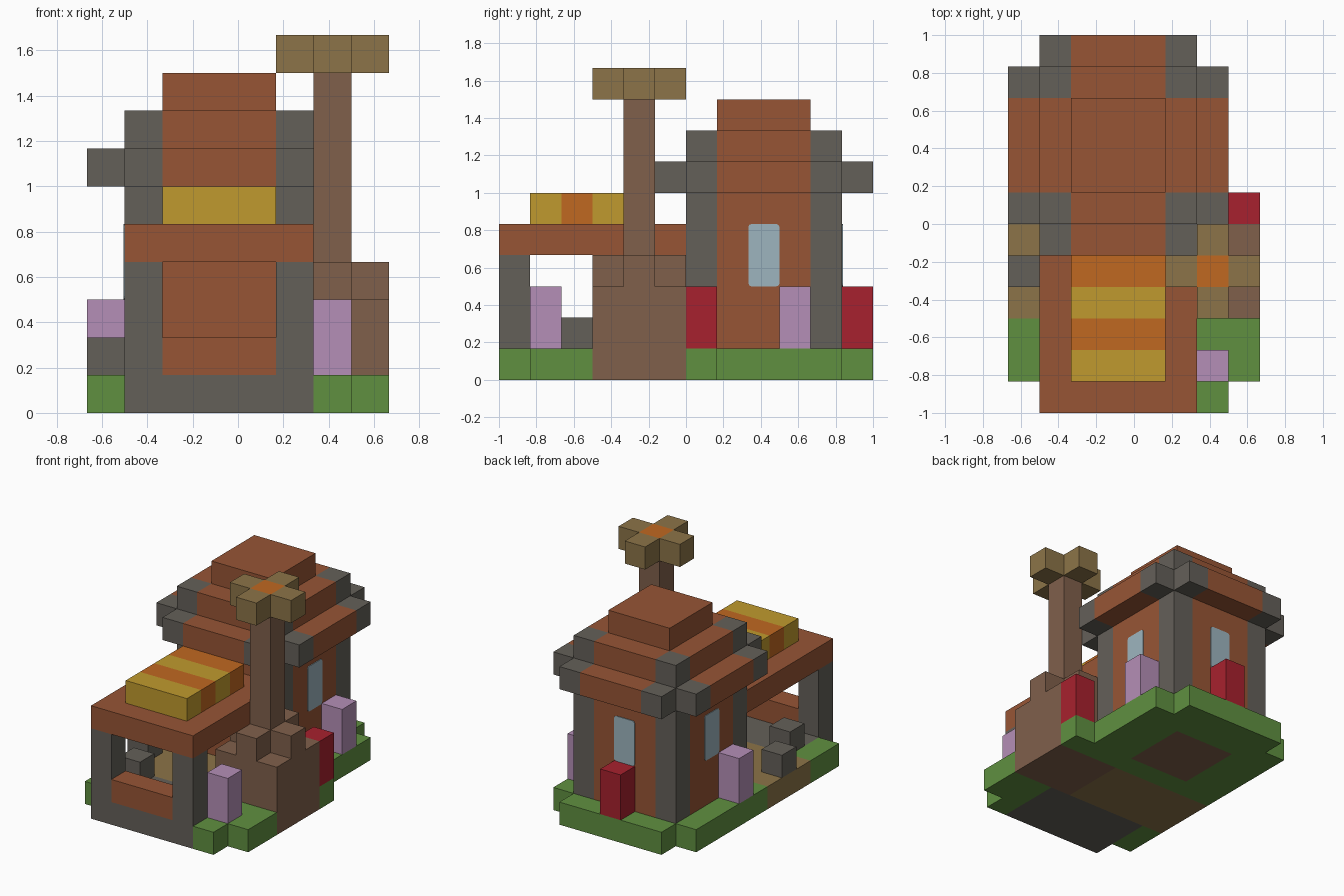
import bpy, bmesh
from mathutils import Vector

U = 1 / 6  # size of one block

if "Cube" in bpy.data.objects:
    bpy.data.objects.remove(bpy.data.objects["Cube"], do_unlink=True)


def linear(c):
    c /= 255
    return c / 12.92 if c <= 0.04045 else ((c + 0.055) / 1.055) ** 2.4


def material(name, *rgb):
    m = bpy.data.materials.new(name)
    m.use_nodes = True
    col = [linear(c) for c in rgb] + [1]
    m.diffuse_color = col
    m.node_tree.nodes["Principled BSDF"].inputs["Base Color"].default_value = col
    return m


BRICK = material("brick", 151, 85, 53)
STONE = material("stone", 100, 96, 89)
WOOD = material("wood", 128, 96, 75)
TAN = material("tan", 140, 116, 72)
GRASS = material("grass", 96, 144, 64)
RED = material("red", 167, 33, 46)
PINK = material("pink", 181, 143, 183)
YELLOW = material("yellow", 192, 154, 46)
ORANGE = material("orange", 192, 104, 33)
GLASS = material("glass", 157, 181, 191)


def box(name, mat, x, y, z, round_axis=None):
    """Box from (low, high) ranges in blocks; optionally round its edges along one axis."""
    bm = bmesh.new()
    bmesh.ops.create_cube(bm, size=1)
    for v in bm.verts:
        v.co = Vector([U * (r[0] if c < 0 else r[1]) for c, r in zip(v.co, (x, y, z))])
    if round_axis is not None:
        edges = [e for e in bm.edges
                 if abs(e.verts[0].co[round_axis] - e.verts[1].co[round_axis]) > 1e-4]
        bmesh.ops.bevel(bm, geom=edges, offset=0.1 * U, segments=2, profile=0.5, affect='EDGES')
    me = bpy.data.meshes.new(name)
    bm.to_mesh(me)
    bm.free()
    me.materials.append(mat)
    ob = bpy.data.objects.new(name, me)
    bpy.context.collection.objects.link(ob)
    return ob


def cell(a):
    return (a, a + 1)


X_ENDS, Y_ENDS = (-3, 1), (0, 4)   # house corner blocks
X_MID, Y_MID = (-2, 1), (1, 4)     # wall spans between corners

# Ground around and under the house
box("house_floor", WOOD, X_MID, Y_MID, (0, 1))
for side, x in (("right", (-4, -2)), ("left", (1, 3))):
    box(f"lawn_{side}", GRASS, x, (0, 5), (0, 1))
box("lawn_inner_front", GRASS, X_MID, (0, 1), (0, 1))
box("lawn_inner_back", GRASS, X_MID, (4, 5), (0, 1))
box("lawn_back", GRASS, (-3, 2), (5, 6), (0, 1))
box("lawn_flower_patch", GRASS, (3, 4), (0, 1), (0, 1))
box("lawn_porch_right", GRASS, (-4, -3), (-5, -3), (0, 1))
box("lawn_porch_left", GRASS, (2, 4), (-5, -3), (0, 1))
box("lawn_porch_front", GRASS, (2, 3), (-6, -5), (0, 1))
box("path", TAN, (-4, 1), (-3, 0), (0, 1))
box("porch_floor", STONE, (-3, 2), (-6, -3), (0, 1))

# House walls with stone corners
box("wall_core", BRICK, X_MID, (0, 5), (1, 8))
for x in X_ENDS:
    box("wall_side", BRICK, cell(x), Y_MID, (1, 8))
    for y in Y_ENDS:
        box("corner_column", STONE, cell(x), cell(y), (1, 8))

# Eaves all round, stone at the ends of each run
for y in (-1, 5):
    box("eave", BRICK, X_MID, cell(y), (6, 7))
    for x in X_ENDS:
        box("eave_end", STONE, cell(x), cell(y), (6, 7))
for x in (-4, 2):
    box("eave", BRICK, cell(x), Y_MID, (6, 7))
    for y in Y_ENDS:
        box("eave_end", STONE, cell(x), cell(y), (6, 7))
box("roof_cap", BRICK, X_MID, Y_MID, (8, 9))

# Windows on the sides and back
T = 0.03
box("window_left", GLASS, (2, 2 + T), (2, 3), (3, 5), 0)
box("window_right", GLASS, (-3 - T, -3), (2, 3), (3, 5), 0)
box("window_back", GLASS, (-1, 0), (5, 5 + T), (3, 5), 1)

# Porch
for x in X_ENDS:
    box("porch_post", STONE, cell(x), (-6, -5), (1, 4))
box("porch_counter", BRICK, X_MID, (-6, -5), (1, 2))
box("porch_roof", BRICK, (-3, 2), (-6, 0), (4, 5))
for i in range(4):
    box("awning_stripe", (YELLOW, ORANGE)[i % 2], X_MID, cell(-5 + i), (5, 6))
box("porch_stone", STONE, (-3, -2), (-4, -3), (1, 2))
box("path_stone", STONE, (-4, -3), (-2, -1), (1, 2))

# Tree: stepped root block, trunk and cross-shaped crown
box("tree_base", WOOD, (1, 4), (-3, 0), (0, 3))
box("tree_trunk", WOOD, (2, 3), (-2, -1), (3, 9))
box("crown_centre", ORANGE, (2, 3), (-2, -1), (9.02, 10))
box("crown_underside", TAN, (2, 3), (-2, -1), (9, 9.02))
for dx, dy in ((1, 0), (-1, 0), (0, 1), (0, -1)):
    box("tree_root", WOOD, cell(2 + dx), cell(-2 + dy), (3, 4))
    box("crown_arm", TAN, cell(2 + dx), cell(-2 + dy), (9, 10))

# Flowers
for x, y in ((2, -5), (2, 3), (-4, 1)):
    box("pink_flower", PINK, cell(x), cell(y), (1, 3))
for x, y in ((3, 0), (-1, 5)):
    box("red_flower", RED, cell(x), cell(y), (1, 3))
